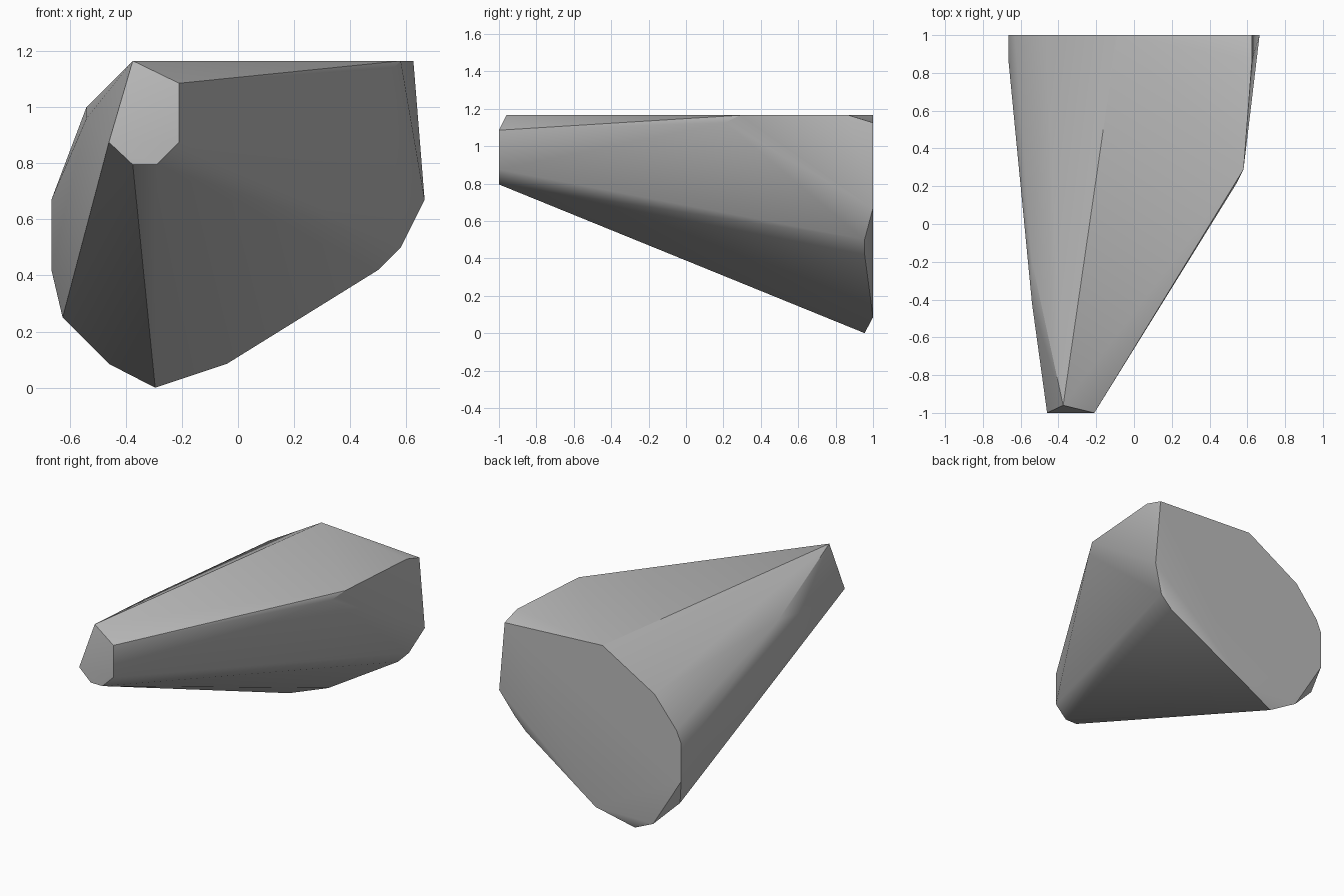
import bpy
import bmesh
from math import radians

default_cube = bpy.data.objects.get("Cube")
if default_cube:
    bpy.data.objects.remove(default_cube, do_unlink=True)


def flat_colour(name, rgb):
    material = bpy.data.materials.new(name)
    material.use_nodes = True
    colour = (*rgb, 1)
    material.diffuse_color = colour
    shader = next(n for n in material.node_tree.nodes if n.type == 'BSDF_PRINCIPLED')
    shader.inputs["Base Color"].default_value = colour
    return material


def section(y, *outline):
    """Place the (x, z) corners of one cross-section at depth y."""
    return [(x, y, z) for x, z in outline]


def hull_object(name, corners, material):
    """Wrap a tight convex skin around the corners and merge flat regions."""
    bm = bmesh.new()
    for corner in corners:
        bm.verts.new(corner)
    hull = bmesh.ops.convex_hull(bm, input=bm.verts[:])
    inner = {g for g in hull["geom_interior"] + hull["geom_unused"]
             if isinstance(g, bmesh.types.BMVert)}
    bmesh.ops.delete(bm, geom=list(inner), context='VERTS')
    bmesh.ops.dissolve_limit(bm, angle_limit=radians(0.5),
                             verts=bm.verts[:], edges=bm.edges[:])
    bmesh.ops.recalc_face_normals(bm, faces=bm.faces[:])
    mesh = bpy.data.meshes.new(name)
    bm.to_mesh(mesh)
    bm.free()
    mesh.materials.append(material)
    obj = bpy.data.objects.new(name, mesh)
    bpy.context.collection.objects.link(obj)
    return obj


TOP = 1.165

# Narrow nose: flat end plus the ridge tip just behind it
nose = section(-1, (-.21, 1.085), (-.21, .875), (-.29, .795),
               (-.375, .795), (-.46, .875))
nose += section(-.96, (-.375, TOP))

# Shoulders along the flanks
shoulders = section(-.42, (-.54, .96)) + section(-.2, (-.54, 1))
shoulders += section(.21, (.54, 1.125)) + section(.29, (.58, TOP))
shoulders += section(.87, (.625, TOP), (-.665, .67))

# Bevelled rim in front of the broad back face
rim = section(.955, (.58, .5), (.5, .42), (-.295, 0), (-.625, .25))

# Broad flat back
back = section(1, (.625, 1.125), (.665, .67), (-.04, .085), (-.46, .085),
               (-.665, .42), (-.665, .67), (-.63, .75), (-.47, .945), (-.09, TOP))

stone = flat_colour("stone grey", (.5, .5, .5))
rock = hull_object("rock", nose + shoulders + rim + back, stone)

# Soft shading across shallow facets, crisp main edges
bpy.ops.object.select_all(action='DESELECT')
rock.select_set(True)
bpy.context.view_layer.objects.active = rock
bpy.ops.object.shade_smooth_by_angle(angle=radians(30))
